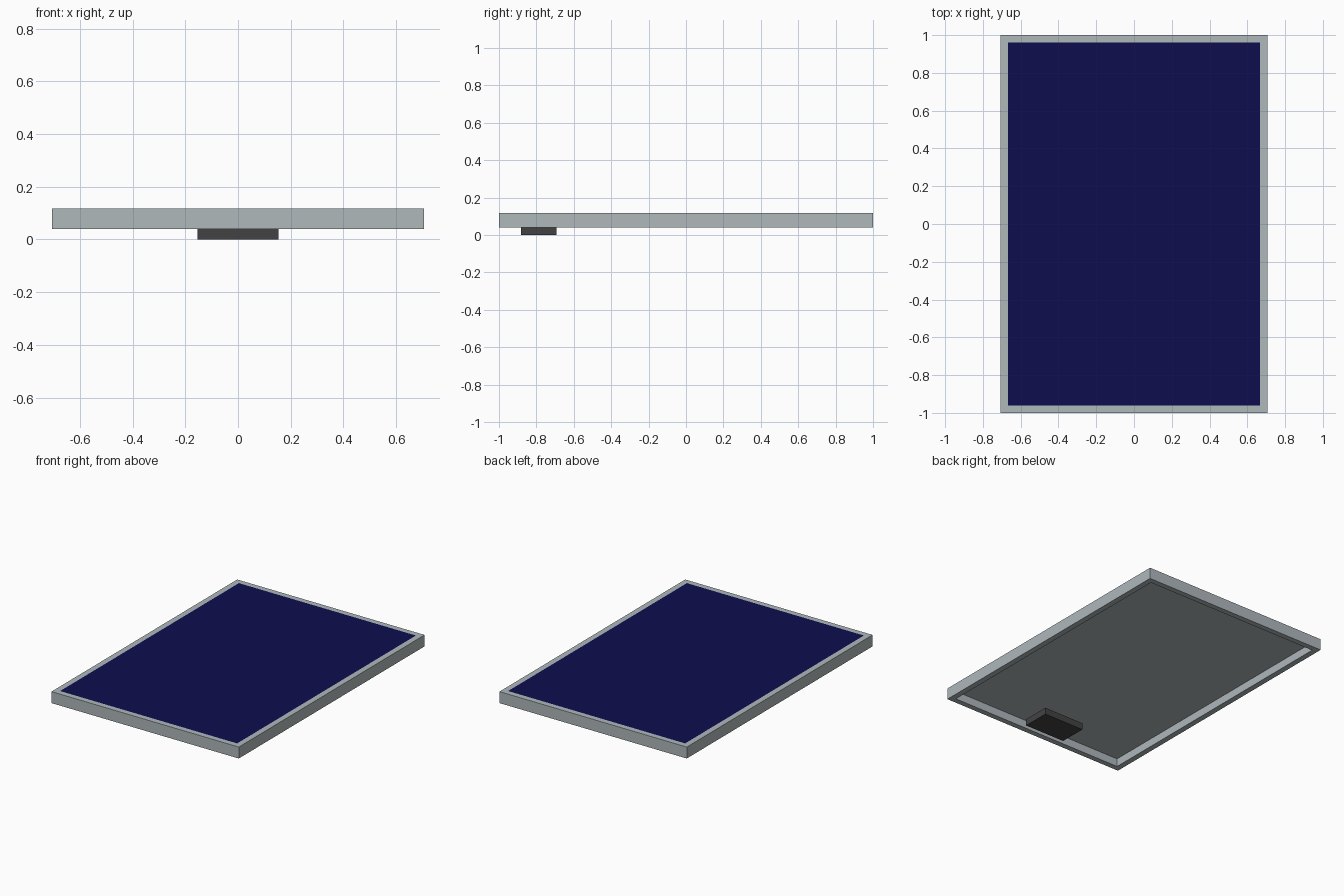
import bpy

if "Cube" in bpy.data.objects:
    bpy.data.objects.remove(bpy.data.objects["Cube"])

W, L = 0.706, 1.0          # outer half sizes
IW, IL = 0.667, 0.962      # inner half sizes
Z0, Z1 = 0.04, 0.118       # frame bottom and top
ZB = 0.095                 # underside of the panel


def material(name, rgb):
    m = bpy.data.materials.new(name)
    m.diffuse_color = (*rgb, 1.0)
    m.use_nodes = True
    m.node_tree.nodes["Principled BSDF"].inputs["Base Color"].default_value = m.diffuse_color
    return m


frame_grey = material("aluminium grey", (0.43, 0.48, 0.50))
cell_blue = material("dark blue", (0.004, 0.004, 0.078))
box_black = material("charcoal", (0.055, 0.055, 0.055))


def add_mesh(name, verts, faces, mat):
    me = bpy.data.meshes.new(name)
    me.from_pydata(verts, [], faces)
    me.materials.append(mat)
    ob = bpy.data.objects.new(name, me)
    bpy.context.collection.objects.link(ob)
    return ob


def rect(x, y, z):
    return [(-x, -y, z), (x, -y, z), (x, y, z), (-x, y, z)]


def box(name, x, y, z0, z1, mat, yc=0.0):
    faces = [(3, 2, 1, 0), (4, 5, 6, 7)]
    faces += [(i, (i + 1) % 4, (i + 1) % 4 + 4, i + 4) for i in range(4)]
    ob = add_mesh(name, rect(x, y, z0) + rect(x, y, z1), faces, mat)
    ob.location.y = yc
    return ob


# Hollow rectangular frame: four rings joined round the profile
rings = rect(W, L, Z0) + rect(W, L, Z1) + rect(IW, IL, Z1) + rect(IW, IL, Z0)
faces = []
for r in range(4):
    a, b = r * 4, (r + 1) % 4 * 4
    for i in range(4):
        j = (i + 1) % 4
        faces.append((a + i, a + j, b + j, b + i))
add_mesh("frame", rings, faces, frame_grey)

# Panel inside the frame: grey back sheet with blue cell surface on top
box("back_sheet", IW, IL, ZB, Z1 - 0.006, frame_grey)
box("cell_surface", IW, IL, Z1 - 0.006, Z1, cell_blue)

# Junction box under the front end
box("junction_box", 0.153, 0.095, 0.0, 0.046, box_black, yc=-0.787)
